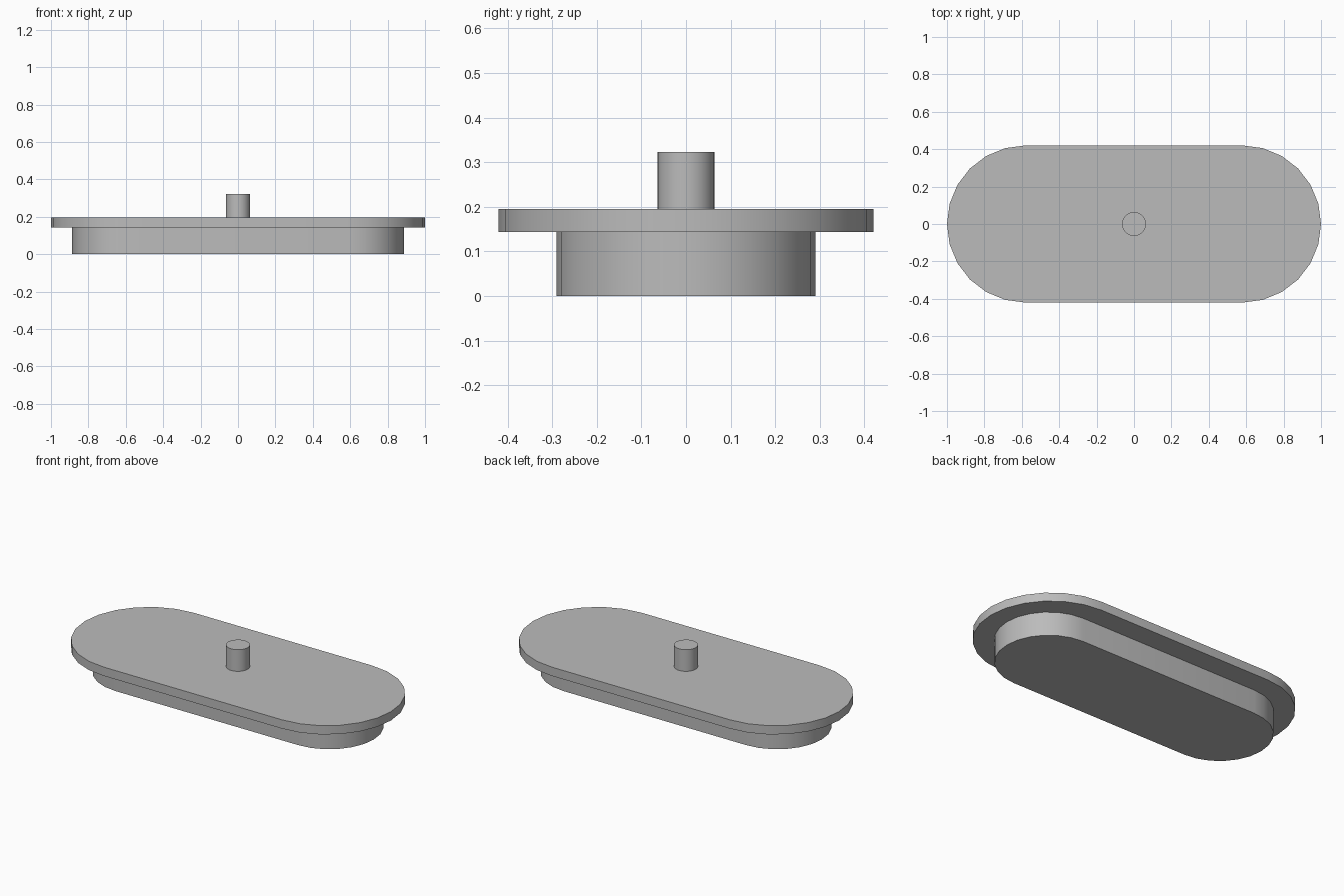
import bpy
import bmesh
from math import cos, sin, pi, radians

cube = bpy.data.objects.get("Cube")
if cube:
    bpy.data.objects.remove(cube, do_unlink=True)

# Single plain grey material
grey = bpy.data.materials.new("plain grey")
grey.use_nodes = True
colour = (0.5, 0.5, 0.5, 1)
grey.diffuse_color = colour
grey.node_tree.nodes["Principled BSDF"].inputs["Base Color"].default_value = colour


def slot_outline(half_length, radius, steps):
    """Outline with two half-round ends; a full circle if half_length == radius."""
    offset = half_length - radius
    points = []
    for side in (1, -1):
        for i in range(steps + 1):
            a = -pi / 2 + pi * i / steps
            points.append((side * (offset + radius * cos(a)), side * radius * sin(a)))
    return points


def extruded(name, outline, bottom, top):
    bm = bmesh.new()
    face = bm.faces.new([bm.verts.new((x, y, bottom)) for x, y in outline])
    solid = bmesh.ops.extrude_face_region(bm, geom=[face], use_keep_orig=True)
    for item in solid["geom"]:
        if isinstance(item, bmesh.types.BMVert):
            item.co.z = top
    bmesh.ops.remove_doubles(bm, verts=bm.verts[:], dist=0.0001)
    bmesh.ops.recalc_face_normals(bm, faces=bm.faces[:])
    mesh = bpy.data.meshes.new(name)
    bm.to_mesh(mesh)
    bm.free()
    mesh.materials.append(grey)
    obj = bpy.data.objects.new(name, mesh)
    bpy.context.collection.objects.link(obj)
    bpy.ops.object.select_all(action="DESELECT")
    obj.select_set(True)
    bpy.context.view_layer.objects.active = obj
    bpy.ops.object.shade_smooth_by_angle(angle=radians(30))
    return obj


# Lower plug, overhanging lid and central peg
extruded("lower_plug", slot_outline(0.887, 0.29, 12), 0, 0.143)
extruded("lid_plate", slot_outline(1, 0.42, 12), 0.143, 0.195)
extruded("centre_peg", slot_outline(0.064, 0.064, 16), 0.195, 0.323)
